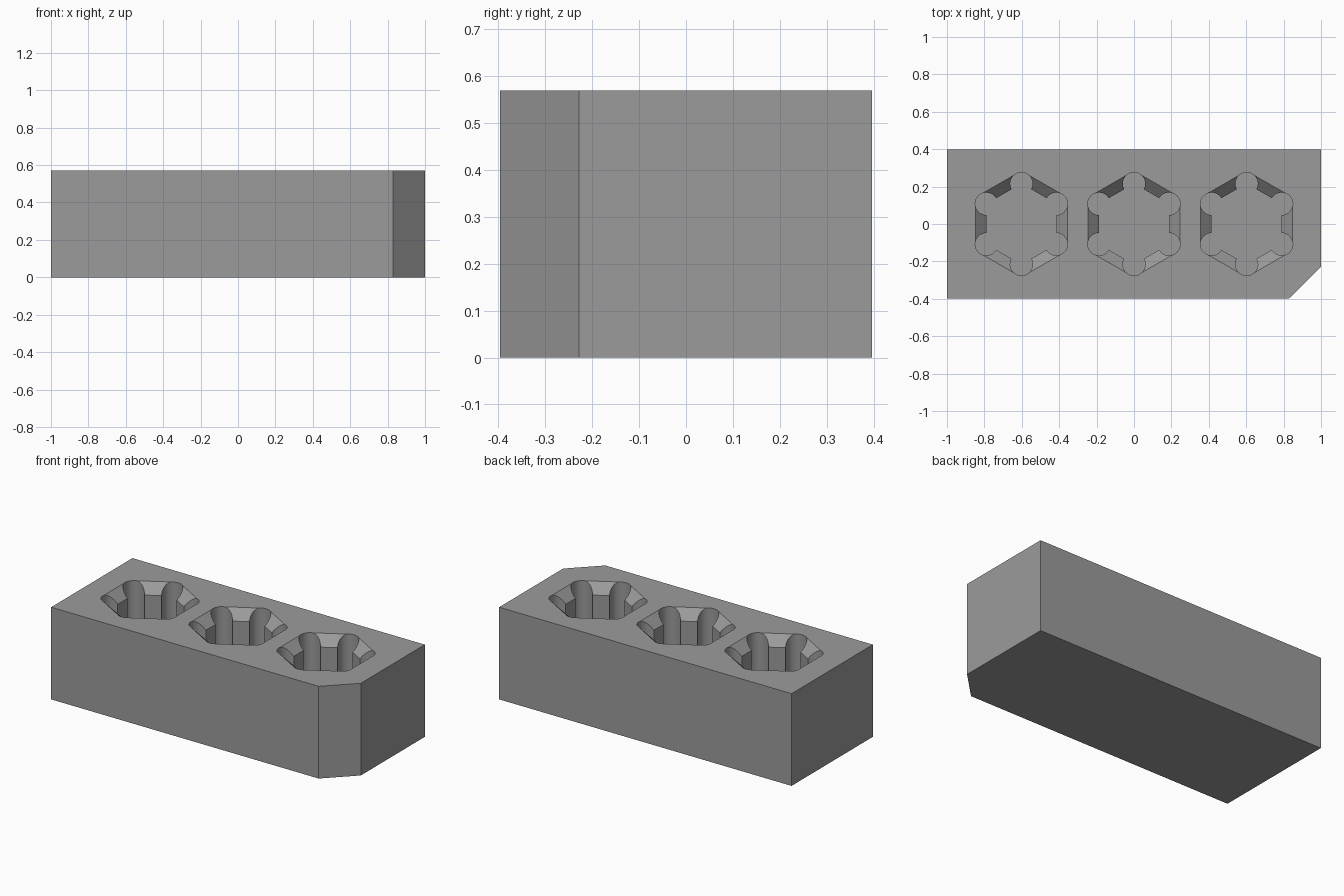
import bpy, bmesh, math
from mathutils import Matrix, Vector

if "Cube" in bpy.data.objects:
    bpy.data.objects.remove(bpy.data.objects["Cube"])

TOP, FLOOR = 0.57, 0.115          # block height, pocket floor height
HALF_Y = 0.397
CENTRES = (-0.602, 0.0, 0.602)    # pocket positions along x
APOTHEM = 0.187                   # hexagon centre to flat
CORNER = APOTHEM / math.cos(math.pi / 6)
RELIEF = 0.06                     # corner relief radius
BEVEL = 0.059                     # lead-in size
ABOVE = TOP + 0.1

grey = bpy.data.materials.new("grey")
grey.diffuse_color = (0.33, 0.33, 0.33, 1)
grey.use_nodes = True
grey.node_tree.nodes["Principled BSDF"].inputs["Base Color"].default_value = grey.diffuse_color


def prism(bm, ring, sweep):
    """Add a closed solid by sweeping a ring of points along a vector."""
    a = [bm.verts.new(p) for p in ring]
    b = [bm.verts.new(Vector(p) + sweep) for p in ring]
    bm.faces.new(a[::-1])
    bm.faces.new(b)
    for i in range(len(a)):
        j = (i + 1) % len(a)
        bm.faces.new((a[i], a[j], b[j], b[i]))


def make_object(name, bm):
    bmesh.ops.recalc_face_normals(bm, faces=bm.faces[:])
    mesh = bpy.data.meshes.new(name)
    bm.to_mesh(mesh)
    bm.free()
    obj = bpy.data.objects.new(name, mesh)
    bpy.context.collection.objects.link(obj)
    mesh.materials.append(grey)
    return obj


def circle(x, y, r, n, start=0.0):
    return [(x + r * math.cos(start + math.tau * i / n),
             y + r * math.sin(start + math.tau * i / n), FLOOR) for i in range(n)]


# Block with one clipped front corner
bm = bmesh.new()
outline = [(-1, -HALF_Y), (0.83, -HALF_Y), (1, -0.228), (1, HALF_Y), (-1, HALF_Y)]
prism(bm, [(x, y, 0) for x, y in outline], Vector((0, 0, TOP)))
block = make_object("holder_block", bm)

up = Vector((0, 0, ABOVE - FLOOR))
cutters = []

# Hexagonal pockets
bm = bmesh.new()
for cx in CENTRES:
    prism(bm, circle(cx, 0, CORNER, 6, math.pi / 6), up)
cutters.append(make_object("hex_cutter", bm))

# Round reliefs at the hexagon corners
bm = bmesh.new()
for cx in CENTRES:
    for k in range(6):
        a = math.pi / 6 + k * math.pi / 3
        prism(bm, circle(cx + CORNER * math.cos(a), CORNER * math.sin(a), RELIEF, 48), up)
cutters.append(make_object("relief_cutter", bm))

# Sloped lead-ins along the flats, in two sets of non-touching wedges
section = [(0.15, TOP - BEVEL), (APOTHEM, TOP - BEVEL), (APOTHEM + BEVEL, TOP),
           (APOTHEM + BEVEL, ABOVE), (0.15, ABOVE)]
for first in (0, 1):
    bm = bmesh.new()
    for cx in CENTRES:
        for k in range(first, 6, 2):
            turn = Matrix.Rotation(k * math.pi / 3, 3, 'Z')
            ring = [turn @ Vector((r, -CORNER / 2, z)) + Vector((cx, 0, 0))
                    for r, z in section]
            prism(bm, ring, turn @ Vector((0, CORNER, 0)))
    cutters.append(make_object("lead_in_cutter", bm))

# Cut everything out of the block
bpy.context.view_layer.objects.active = block
for cutter in cutters:
    cutter.hide_render = True
    mod = block.modifiers.new("cut", 'BOOLEAN')
    mod.operation = 'DIFFERENCE'
    mod.solver = 'EXACT'
    mod.object = cutter
    bpy.ops.object.modifier_apply(modifier=mod.name)
    bpy.data.objects.remove(cutter, do_unlink=True)

block.select_set(True)
bpy.ops.object.shade_smooth_by_angle(angle=math.radians(25))
